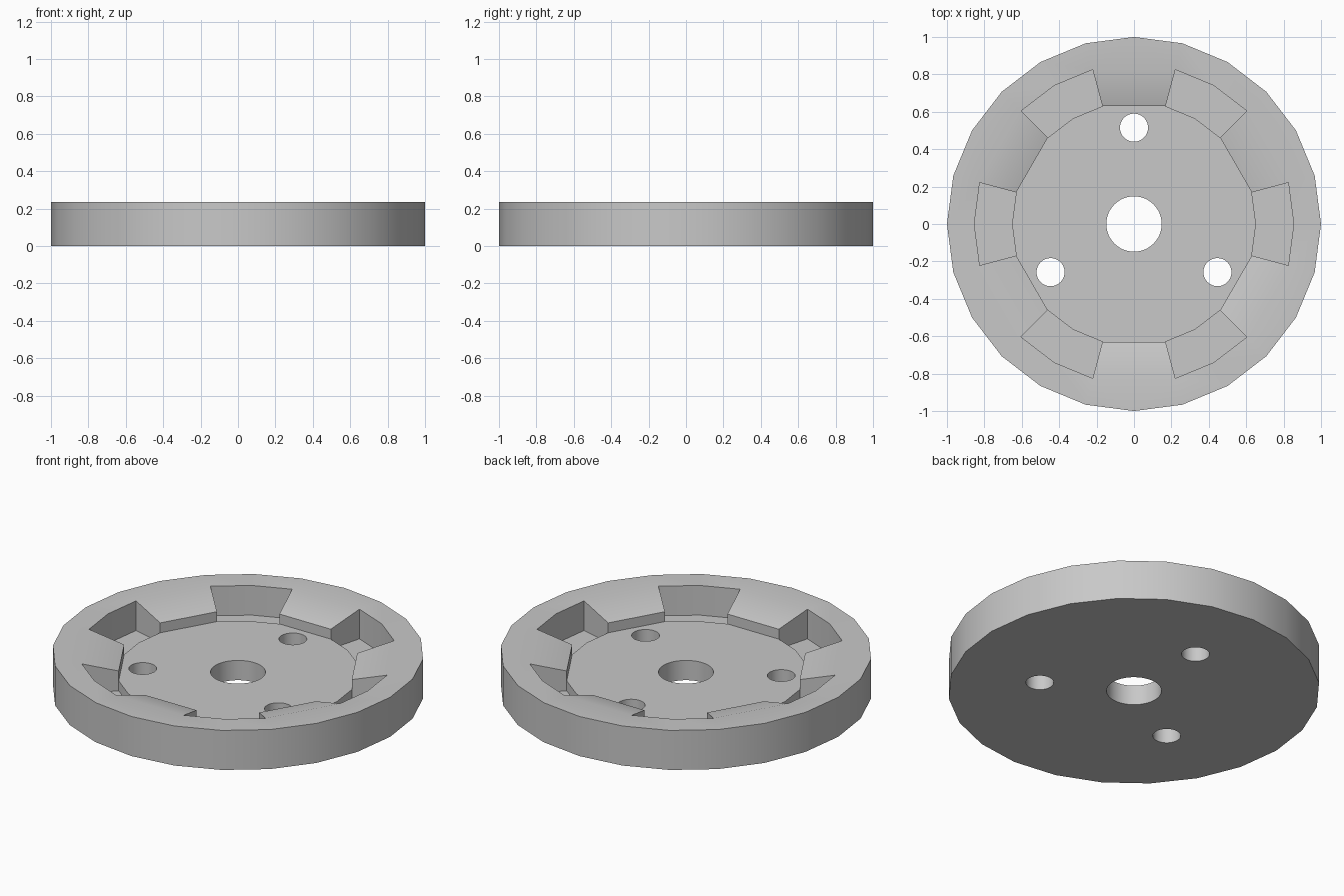
import bpy
import bmesh
from math import radians, cos, sin

if "Cube" in bpy.data.objects:
    bpy.data.objects.remove(bpy.data.objects["Cube"], do_unlink=True)

HEIGHT = 0.235
HUB_Z, POCKET_Z, LUG_Z = HEIGHT * 0.5, HEIGHT * 0.25, HEIGHT * 0.75
R_OUT, R_POCKET, R_HUB = 1.0, 0.854, 0.652

grey = bpy.data.materials.new("light_grey")
grey.use_nodes = True
colour = (0.58, 0.58, 0.58, 1)
grey.diffuse_color = colour
grey.node_tree.nodes["Principled BSDF"].inputs["Base Color"].default_value = colour

bm = bmesh.new()
cache = {}


def v(r, deg, z):
    """Shared vertex at a polar position."""
    key = (r, deg % 360, z)
    if key not in cache:
        a = radians(deg)
        cache[key] = bm.verts.new((r * cos(a), r * sin(a), z))
    return cache[key]


def face(*points):
    bm.faces.new([v(*p) for p in points])


def wall(r, a, b, low, high):
    face((r, a, low), (r, b, low), (r, b, high), (r, a, high))


# Outer wall and underside
for a in range(0, 360, 15):
    wall(R_OUT, a, a + 15, 0, HEIGHT)
face(*[(R_OUT, a, 0) for a in range(0, 360, 15)])

hub_outline = []
for mid in range(0, 360, 60):
    # Pocket: rim, outer wall, floor and step up to the hub
    for a in (mid - 15, mid):
        b = a + 15
        face((R_POCKET, a, HEIGHT), (R_OUT, a, HEIGHT),
             (R_OUT, b, HEIGHT), (R_POCKET, b, HEIGHT))
        wall(R_POCKET, a, b, POCKET_Z, HEIGHT)
        face((R_HUB, a, POCKET_Z), (R_POCKET, a, POCKET_Z),
             (R_POCKET, b, POCKET_Z), (R_HUB, b, POCKET_Z))
        wall(R_HUB, a, b, POCKET_Z, HUB_Z)
    # Pocket side walls, following the sloped lug top
    for a in (mid - 15, mid + 15):
        face((R_HUB, a, POCKET_Z), (R_POCKET, a, POCKET_Z),
             (R_POCKET, a, HEIGHT), (R_HUB, a, LUG_Z), (R_HUB, a, HUB_Z))
    # Lug: rim triangles, sloped top and inner face
    a, peak, b = mid + 15, mid + 30, mid + 45
    face((R_OUT, a, HEIGHT), (R_OUT, peak, HEIGHT), (R_POCKET, a, HEIGHT))
    face((R_OUT, peak, HEIGHT), (R_POCKET, b, HEIGHT), (R_POCKET, a, HEIGHT))
    face((R_OUT, peak, HEIGHT), (R_OUT, b, HEIGHT), (R_POCKET, b, HEIGHT))
    face((R_HUB, a, LUG_Z), (R_POCKET, a, HEIGHT),
         (R_POCKET, b, HEIGHT), (R_HUB, b, LUG_Z))
    wall(R_HUB, a, b, HUB_Z, LUG_Z)
    hub_outline += [(R_HUB, mid + d, HUB_Z) for d in (-15, 0, 15)]

# Hub floor
face(*hub_outline)
bmesh.ops.recalc_face_normals(bm, faces=bm.faces)
mesh = bpy.data.meshes.new("slotted_disc")
bm.to_mesh(mesh)
bm.free()
mesh.materials.append(grey)
disc = bpy.data.objects.new("slotted_disc", mesh)
bpy.context.collection.objects.link(disc)


# Through holes: centre bore and three bolt holes
def drill(x, y, radius):
    bpy.ops.mesh.primitive_cylinder_add(vertices=48, radius=radius, depth=1,
                                        location=(x, y, 0))
    cutter = bpy.context.object
    cutter.name = "hole_cutter"
    cutter.hide_render = True
    cutter.data.materials.append(grey)
    mod = disc.modifiers.new("hole", "BOOLEAN")
    mod.operation = "DIFFERENCE"
    mod.solver = "EXACT"
    mod.object = cutter
    bpy.context.view_layer.objects.active = disc
    bpy.ops.object.modifier_apply(modifier=mod.name)
    bpy.data.objects.remove(cutter, do_unlink=True)


drill(0, 0, 0.148)
for deg in (90, 210, 330):
    drill(0.515 * cos(radians(deg)), 0.515 * sin(radians(deg)), 0.075)

# Smooth shading with sharp edges kept
bpy.ops.object.select_all(action="DESELECT")
disc.select_set(True)
bpy.context.view_layer.objects.active = disc
bpy.ops.object.shade_smooth_by_angle(angle=radians(28))
